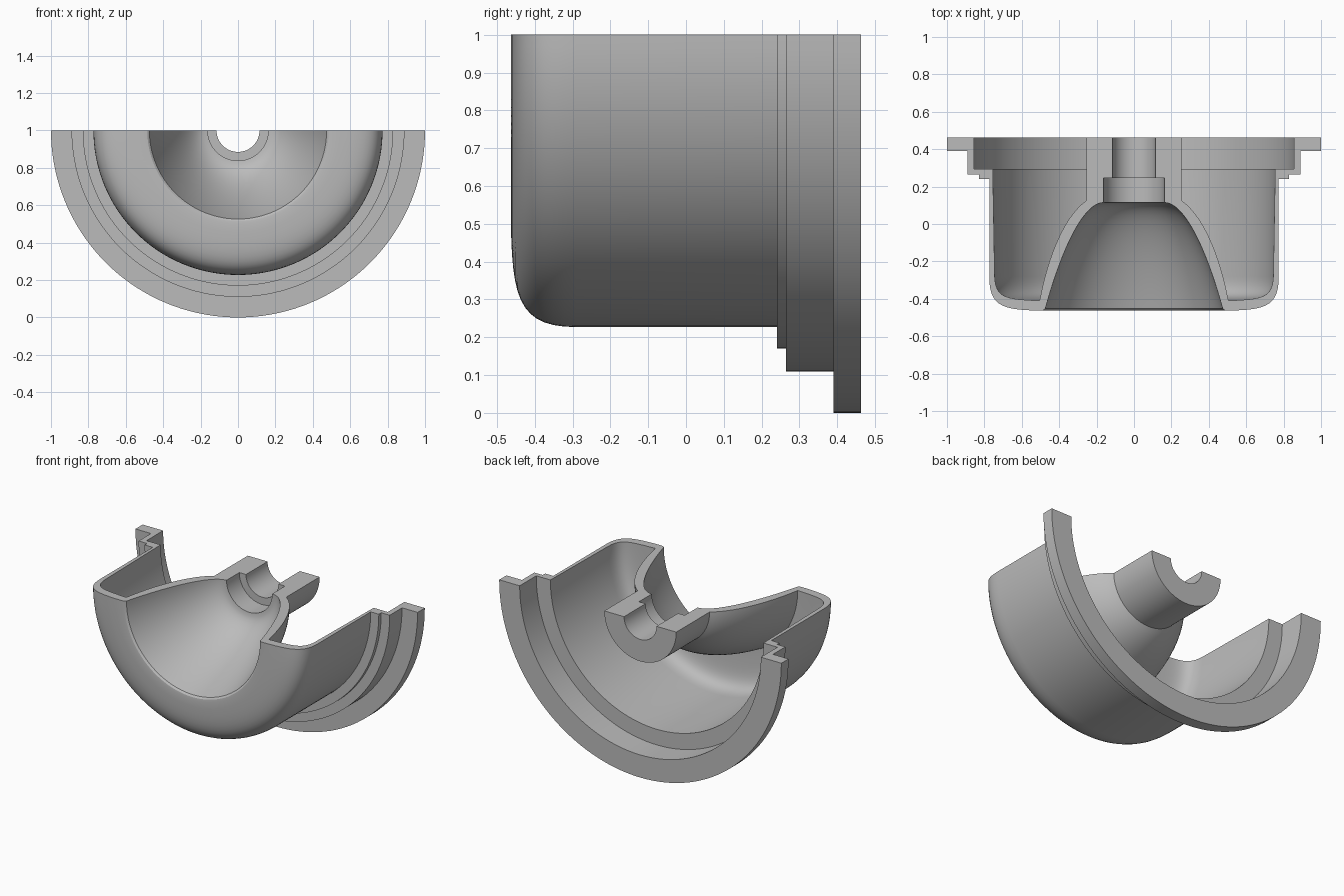
import bpy
import bmesh
import math
from mathutils import Vector
from mathutils.geometry import interpolate_bezier

cube = bpy.data.objects.get("Cube")
if cube:
    bpy.data.objects.remove(cube, do_unlink=True)

SEGMENTS = 72
FRONT, BACK = -0.463, 0.463


def curve(a, b, c, d, count=14):
    """Points of a bezier from a to d, as (radius, y)."""
    pts = interpolate_bezier(*(Vector((p[0], p[1], 0)) for p in (a, b, c, d)), count)
    return [(p.x, p.y) for p in pts]


# Stepped flange and outer wall, from the back towards the front
profile = [(0.855, BACK), (1.0, BACK), (1.0, 0.39), (0.89, 0.39),
           (0.89, 0.265), (0.83, 0.265), (0.83, 0.24), (0.773, 0.24)]
# Rounded front rim
profile += curve((0.773, -0.29), (0.773, -0.44), (0.70, -0.46), (0.50, FRONT))
profile += [(0.485, -0.461)]
# Front hollow of the dome
profile += curve((0.474, -0.452), (0.40, -0.18), (0.28, 0.115), (0.162, 0.115), 18)
# Counterbore, bore and boss
profile += [(0.162, 0.245), (0.115, 0.245), (0.115, BACK), (0.255, BACK)]
# Rear side of the dome
profile += curve((0.255, 0.125), (0.35, 0.06), (0.45, -0.12), (0.505, -0.41), 16)
# Rounded floor of the cavity and inner wall with its step
profile += curve((0.51, -0.41), (0.68, -0.40), (0.74, -0.40), (0.745, -0.28))
profile += [(0.755, 0.295), (0.855, 0.295)]

# Sweep the section through the lower half turn
bm = bmesh.new()
rings = []
for i in range(SEGMENTS + 1):
    a = math.pi * (1 + i / SEGMENTS)
    rings.append([bm.verts.new((r * math.cos(a), y, 1 + r * math.sin(a)))
                  for r, y in profile])
n = len(profile)
for r0, r1 in zip(rings, rings[1:]):
    for j in range(n):
        k = (j + 1) % n
        bm.faces.new((r0[j], r0[k], r1[k], r1[j]))
# Flat cut faces
bm.faces.new(rings[0])
bm.faces.new(rings[-1])
bmesh.ops.recalc_face_normals(bm, faces=bm.faces[:])

mesh = bpy.data.meshes.new("half_housing")
bm.to_mesh(mesh)
bm.free()
housing = bpy.data.objects.new("half_housing", mesh)
bpy.context.collection.objects.link(housing)

# Plain grey material
grey = bpy.data.materials.new("plain_grey")
grey.use_nodes = True
color = (0.5, 0.5, 0.5, 1)
grey.diffuse_color = color
for node in grey.node_tree.nodes:
    if node.type == "BSDF_PRINCIPLED":
        node.inputs["Base Color"].default_value = color
mesh.materials.append(grey)

bpy.ops.object.select_all(action="DESELECT")
housing.select_set(True)
bpy.context.view_layer.objects.active = housing
bpy.ops.object.shade_smooth_by_angle(angle=math.radians(30))
